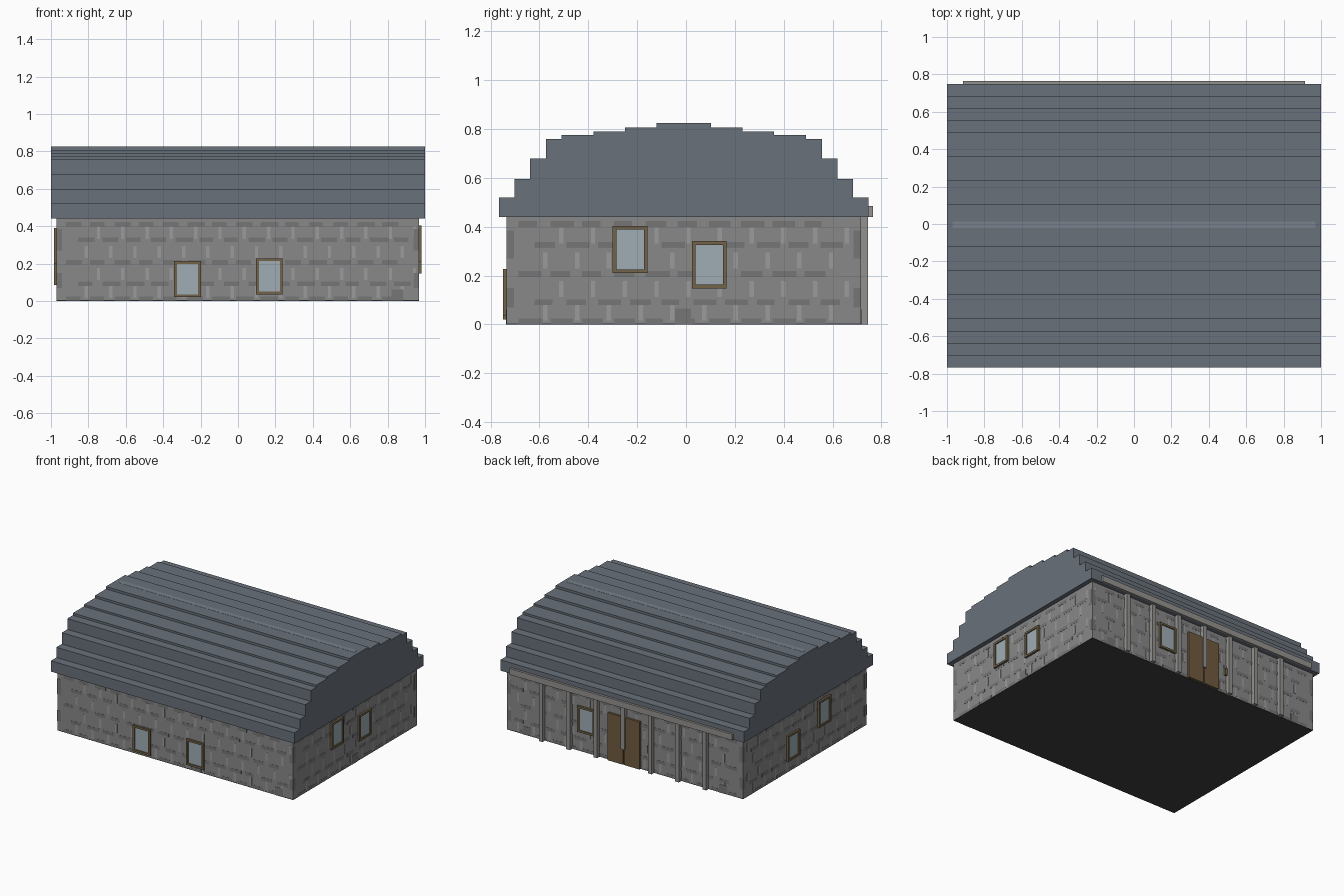
import bpy, bmesh, random
from mathutils import Matrix, Vector

if "Cube" in bpy.data.objects:
    bpy.data.objects.remove(bpy.data.objects["Cube"])

random.seed(4)
X0, X1, Y0, Y1, H = -0.97, 0.967, -0.735, 0.716, 0.44


def mat(name, c):
    m = bpy.data.materials.new(name)
    m.diffuse_color = (*c, 1)
    m.use_nodes = True
    m.node_tree.nodes["Principled BSDF"].inputs["Base Color"].default_value = m.diffuse_color
    return m


ROOF = mat("slate", (0.14, 0.165, 0.195))
RIDGE = mat("ridge_slate", (0.19, 0.22, 0.26))
STONE = mat("stone", (0.25, 0.25, 0.25))
DARK = mat("dark_stone", (0.18, 0.18, 0.18))
LIGHT = mat("light_stone", (0.33, 0.33, 0.33))
FLOOR = mat("floor", (0.05, 0.05, 0.05))
FRAME = mat("frame_wood", (0.17, 0.125, 0.065))
DOOR = mat("door_wood", (0.16, 0.105, 0.05))
GLASS = mat("glass", (0.35, 0.42, 0.46))
POST = mat("post_grey", (0.3, 0.29, 0.275))


def boxes(name, items, material):
    """One object made of boxes (x0, x1, y0, y1, z0, z1)."""
    bm = bmesh.new()
    for a, b, c, d, e, f in items:
        m = Matrix.Translation(((a + b) / 2, (c + d) / 2, (e + f) / 2))
        m = m @ Matrix.Diagonal((abs(b - a), abs(d - c), abs(f - e), 1))
        bmesh.ops.create_cube(bm, size=1, matrix=m)
    me = bpy.data.meshes.new(name)
    bm.to_mesh(me)
    bm.free()
    ob = bpy.data.objects.new(name, me)
    me.materials.append(material)
    bpy.context.collection.objects.link(ob)
    return ob


def on(side, u0, u1, z0, z1, out, sunk=0.005):
    """Box lying on a wall: u runs along the wall, out is its projection."""
    if side == "front":
        return (u0, u1, Y0 - out, Y0 + sunk, z0, z1)
    if side == "back":
        return (u0, u1, Y1 - sunk, Y1 + out, z0, z1)
    if side == "left":
        return (X0 - out, X0 + sunk, u0, u1, z0, z1)
    return (X1 - sunk, X1 + out, u0, u1, z0, z1)


# floor and wall block
boxes("floor", [(X0, X1, Y0, Y1, 0, 0.005)], FLOOR)
boxes("walls", [(X0, X1, Y0, Y1, 0.005, H + 0.02)], STONE)

# stepped barrel roof: profile extruded along x
steps = [(0.757, 0.52), (0.693, 0.596), (0.63, 0.68), (0.565, 0.76),
         (0.5, 0.776), (0.37, 0.79), (0.241, 0.807), (0.112, 0.825)]
half, z = [], H
for w, top in steps:
    half += [(w, z), (w, top)]
    z = top
profile = half + [(-w, h) for w, h in reversed(half)]
bm = bmesh.new()
face = bm.faces.new([bm.verts.new((-1, y - 0.009, h)) for y, h in profile])
ext = bmesh.ops.extrude_face_region(bm, geom=[face])
bmesh.ops.translate(bm, vec=Vector((2, 0, 0)),
                    verts=[v for v in ext["geom"] if isinstance(v, bmesh.types.BMVert)])
bmesh.ops.recalc_face_normals(bm, faces=bm.faces)
me = bpy.data.meshes.new("roof")
bm.to_mesh(me)
bm.free()
me.materials.append(ROOF)
bpy.context.collection.objects.link(bpy.data.objects.new("roof", me))
boxes("ridge_strip", [(-0.97, 0.97, -0.022, 0.013, 0.82, 0.826)], RIDGE)

# stonework: dark course dashes, light upright joints, corner stones
courses = [0.012, 0.09, 0.205, 0.325, 0.41]
for side, (a, b) in {"front": (X0, X1), "back": (X0, X1),
                     "left": (Y0, Y1), "right": (Y0, Y1)}.items():
    dashes, joints = [], []
    for r, zc in enumerate(courses):
        u = a + 0.05 + 0.065 * (r % 2)
        while u < b - 0.12:
            dashes.append(on(side, u, u + random.uniform(0.07, 0.1),
                             zc - 0.011, zc + 0.013, 0.001))
            if r < 4:
                mid = (zc + courses[r + 1]) / 2
                joints.append(on(side, u + 0.1, u + 0.118, mid - 0.035, mid + 0.03, 0.001))
            u += 0.13
    for z0, z1 in ((0.27, 0.385), (0.07, 0.15)):
        dashes += [on(side, a, a + 0.03, z0, z1, 0.001),
                   on(side, b - 0.03, b, z0, z1, 0.001)]
    boxes(side + "_stone_courses", dashes, DARK)
    boxes(side + "_stone_joints", joints, LIGHT)

# small base vents
boxes("base_vents", [on("front", 0.82, 0.885, 0, 0.062, 0.002),
                     on("right", -0.045, 0.02, 0, 0.065, 0.002),
                     on("back", 0.77, 0.835, 0, 0.062, 0.002),
                     on("back", -0.84, -0.775, 0, 0.062, 0.002)], DARK)

# windows: frame bars around a recessed pane
T, WW, WH = 0.015, 0.142, 0.193
for i, (side, u, z) in enumerate([
        ("front", -0.341, 0.02), ("front", 0.097, 0.035),
        ("right", -0.3, 0.21), ("right", 0.024, 0.148),
        ("left", 0.065, 0.085), ("left", -0.3, 0.198), ("back", 0.24, 0.145)]):
    u1, z1 = u + WW, z + WH
    boxes(f"window_frame_{i + 1}", [
        on(side, u, u1, z, z + T, 0.015), on(side, u, u1, z1 - T, z1, 0.015),
        on(side, u, u + T, z + T, z1 - T, 0.015),
        on(side, u1 - T, u1, z + T, z1 - T, 0.015)], FRAME)
    boxes(f"window_pane_{i + 1}", [on(side, u + T, u1 - T, z + T, z1 - T, 0.007)], GLASS)

# double door and latch box on the back
boxes("door_leaves", [on("back", -0.13, -0.004, 0.002, 0.355, 0.017),
                      on("back", 0.004, 0.13, 0.002, 0.355, 0.017)], DOOR)
boxes("door_latch", [on("back", -0.215, -0.19, 0.14, 0.19, 0.015)], FRAME)

# porch posts and beam
boxes("posts", [on("back", i * 0.224 - 0.015, i * 0.224 + 0.015,
                   0 if i else 0.12, H + 0.01, 0.029) for i in range(-3, 4)], POST)
boxes("beam", [(-0.915, 0.915, Y1 - 0.005, 0.765, H, 0.485)], POST)
